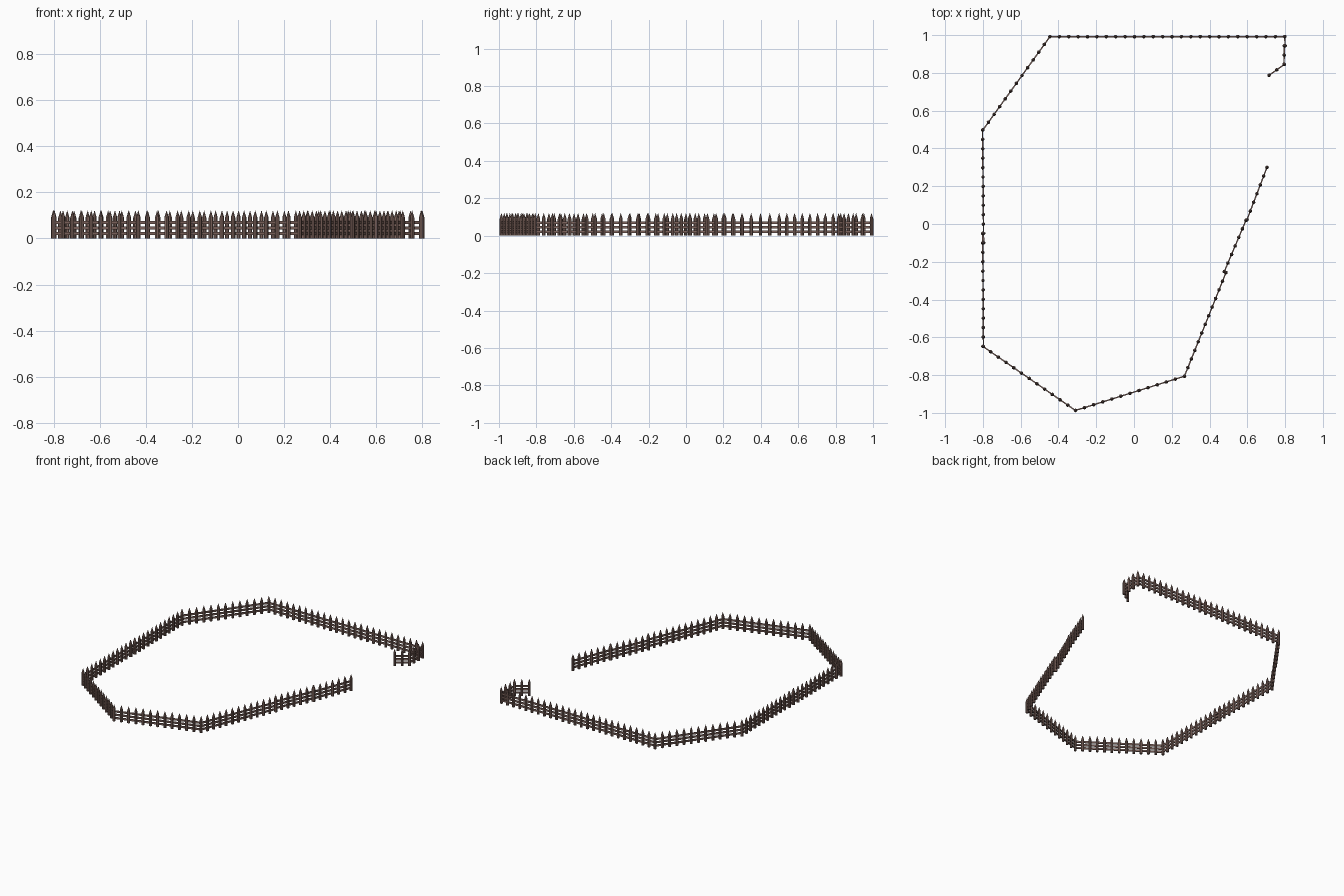
import bpy, bmesh, math
from mathutils import Vector, Matrix

if "Cube" in bpy.data.objects:
    bpy.data.objects.remove(bpy.data.objects["Cube"])

# Fence sections: start, end, number of picket gaps
SECTIONS = [((0.715, 0.787), (0.796, 0.845), 2), ((0.794, 0.845), (0.796, 0.943), 2),
            ((0.800, 0.943), (0.798, 0.992), 1), ((0.798, 0.992), (-0.445, 0.992), 25),
            ((-0.445, 0.992), (-0.80, 0.498), 12), ((-0.802, 0.498), (-0.796, -0.10), 12),
            ((-0.801, -0.05), (-0.797, -0.648), 12), ((-0.80, -0.648), (-0.31, -0.987), 12),
            ((-0.31, -0.987), (0.267, -0.806), 12), ((0.267, -0.806), (0.487, -0.257), 12),
            ((0.478, -0.252), (0.593, 0.020), 6), ((0.598, 0.022), (0.704, 0.300), 6)]
R, SHOULDER, TIP = 0.0098, 0.09, 0.122
RAIL_Z = [0.022, 0.046, 0.07]

wood = bpy.data.materials.new("brown_wood")
wood.diffuse_color = (0.22, 0.135, 0.115, 1)
wood.use_nodes = True
wood.node_tree.nodes["Principled BSDF"].inputs["Base Color"].default_value = wood.diffuse_color


def finish(name, bm):
    bmesh.ops.recalc_face_normals(bm, faces=bm.faces)
    me = bpy.data.meshes.new(name)
    bm.to_mesh(me)
    bm.free()
    me.materials.append(wood)
    ob = bpy.data.objects.new(name, me)
    bpy.context.collection.objects.link(ob)


def picket(bm, x, y, ang):
    # eight-sided stake with a sharpened top
    rings = []
    for z in (0, SHOULDER):
        rings.append([bm.verts.new((x + R * math.cos(ang + (k + .5) * math.pi / 4),
                                    y + R * math.sin(ang + (k + .5) * math.pi / 4), z))
                      for k in range(8)])
    top = bm.verts.new((x, y, TIP))
    for k in range(8):
        j = (k + 1) % 8
        bm.faces.new((rings[0][k], rings[0][j], rings[1][j], rings[1][k]))
        bm.faces.new((rings[1][k], rings[1][j], top))
    bm.faces.new(rings[0][::-1])


for i, (start, end, n) in enumerate(SECTIONS):
    a, b = Vector(start), Vector(end)
    d = b - a
    ang = math.atan2(d.y, d.x)

    # Pickets along the section
    bm = bmesh.new()
    for k in range(n + 1):
        p = a.lerp(b, k / n)
        picket(bm, p.x, p.y, ang)
    finish(f"pickets_{i + 1}", bm)

    # Three horizontal rails
    bm = bmesh.new()
    mid = (a + b) / 2
    for z in RAIL_Z:
        m = (Matrix.Translation((mid.x, mid.y, z)) @ Matrix.Rotation(ang, 4, 'Z')
             @ Matrix.Diagonal((d.length, 0.007, 0.013, 1)))
        bmesh.ops.create_cube(bm, size=1, matrix=m)
    finish(f"rails_{i + 1}", bm)
